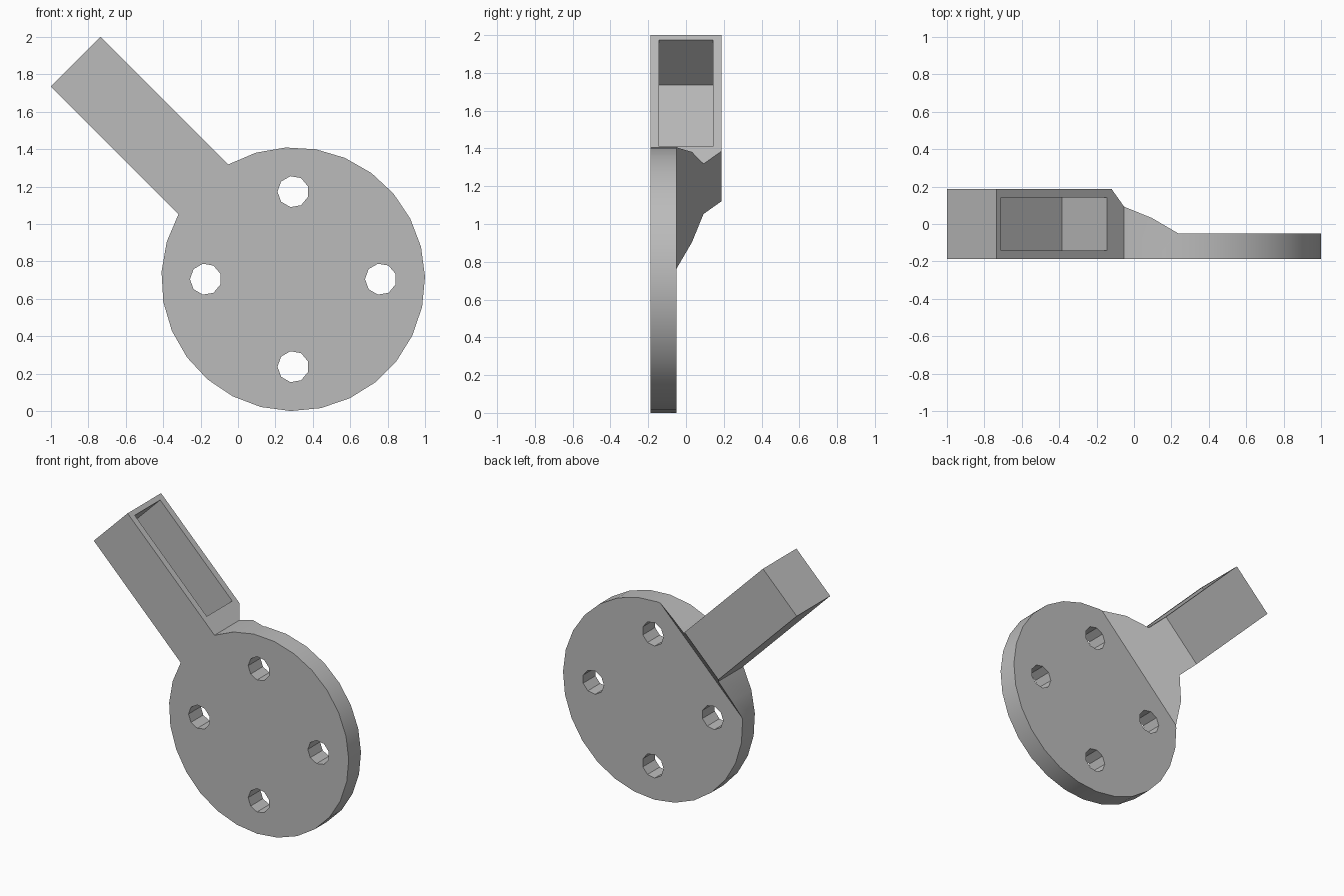
import bpy
import math
from mathutils import Vector

cube = bpy.data.objects.get("Cube")
if cube:
    bpy.data.objects.remove(cube, do_unlink=True)

# Main dimensions and axes: U runs along the arm, V across it
CENTRE = Vector((0.295, 0, 0.705))
U = Vector((-1, 0, 1)).normalized()
V = Vector((1, 0, 1)).normalized()
X, Y, Z = Vector((1, 0, 0)), Vector((0, 1, 0)), Vector((0, 0, 1))
RADIUS = 0.705
HALF = 0.1875        # half the width of the square arm
ARM_END = 1.644
DISC_BACK = -0.05
RIDGE = 0.537        # where the sloped back of the neck meets the disc

grey = bpy.data.materials.new("plain_grey")
grey.use_nodes = True
grey.diffuse_color = (0.5, 0.5, 0.5, 1)
grey.node_tree.nodes["Principled BSDF"].inputs["Base Color"].default_value = (0.5, 0.5, 0.5, 1)


def prism(name, outline, a, b, start, end):
    """Extrude an outline in the a-b plane along the third axis."""
    c = a.cross(b)
    n = len(outline)
    verts = [CENTRE + a * p + b * q + c * h for h in (start, end) for p, q in outline]
    faces = [list(range(n))[::-1], list(range(n, 2 * n))]
    faces += [(i, (i + 1) % n, n + (i + 1) % n, n + i) for i in range(n)]
    mesh = bpy.data.meshes.new(name)
    mesh.from_pydata(verts, [], faces)
    mesh.materials.append(grey)
    obj = bpy.data.objects.new(name, mesh)
    bpy.context.collection.objects.link(obj)
    return obj


def box(p0, p1, q0, q1):
    return [(p0, q0), (p1, q0), (p1, q1), (p0, q1)]


# Disc and arm silhouette; V x U points to -y
gap = math.asin(HALF / RADIUS)
sweep = 2 * math.pi - 2 * gap
angles = [math.pi / 2 + gap + sweep * i / 25 for i in range(26)]
outline = [(RADIUS * math.cos(t), RADIUS * math.sin(t)) for t in angles]
outline += [(HALF, ARM_END), (-HALF, ARM_END)]
body = prism("disc_and_arm", outline, V, U, -HALF, HALF)

# Space behind the disc, ending in the sloped neck
cutters = [prism("back_cutter",
                 [(-1, DISC_BACK), (RIDGE, DISC_BACK), (RIDGE + 0.34, DISC_BACK + 0.34),
                  (-1, DISC_BACK + 0.34)], U, Y, -1, 1)]

# Deep pocket in the upper side of the arm
cutters.append(prism("pocket_cutter", box(0.81, 1.609, -0.152, 0.4), U, V, -0.1425, 0.1425))

# Four bolt holes
for i in range(4):
    hx, hz = 0.468 * math.cos(i * math.pi / 2), 0.468 * math.sin(i * math.pi / 2)
    ring = [(hx + 0.084 * math.cos(math.radians(20 + 40 * k)),
             hz + 0.084 * math.sin(math.radians(20 + 40 * k))) for k in range(9)]
    cutters.append(prism("bolt_hole_cutter", ring, X, Z, -0.5, 0.5))

bpy.ops.object.select_all(action="DESELECT")
body.select_set(True)
bpy.context.view_layer.objects.active = body
for cutter in cutters:
    mod = body.modifiers.new("cut", "BOOLEAN")
    mod.operation = "DIFFERENCE"
    mod.solver = "EXACT"
    mod.object = cutter
    bpy.ops.object.modifier_apply(modifier=mod.name)
    bpy.data.objects.remove(cutter, do_unlink=True)

# Smooth rim, sharp edges elsewhere
bpy.ops.object.shade_smooth_by_angle(angle=math.radians(30))
